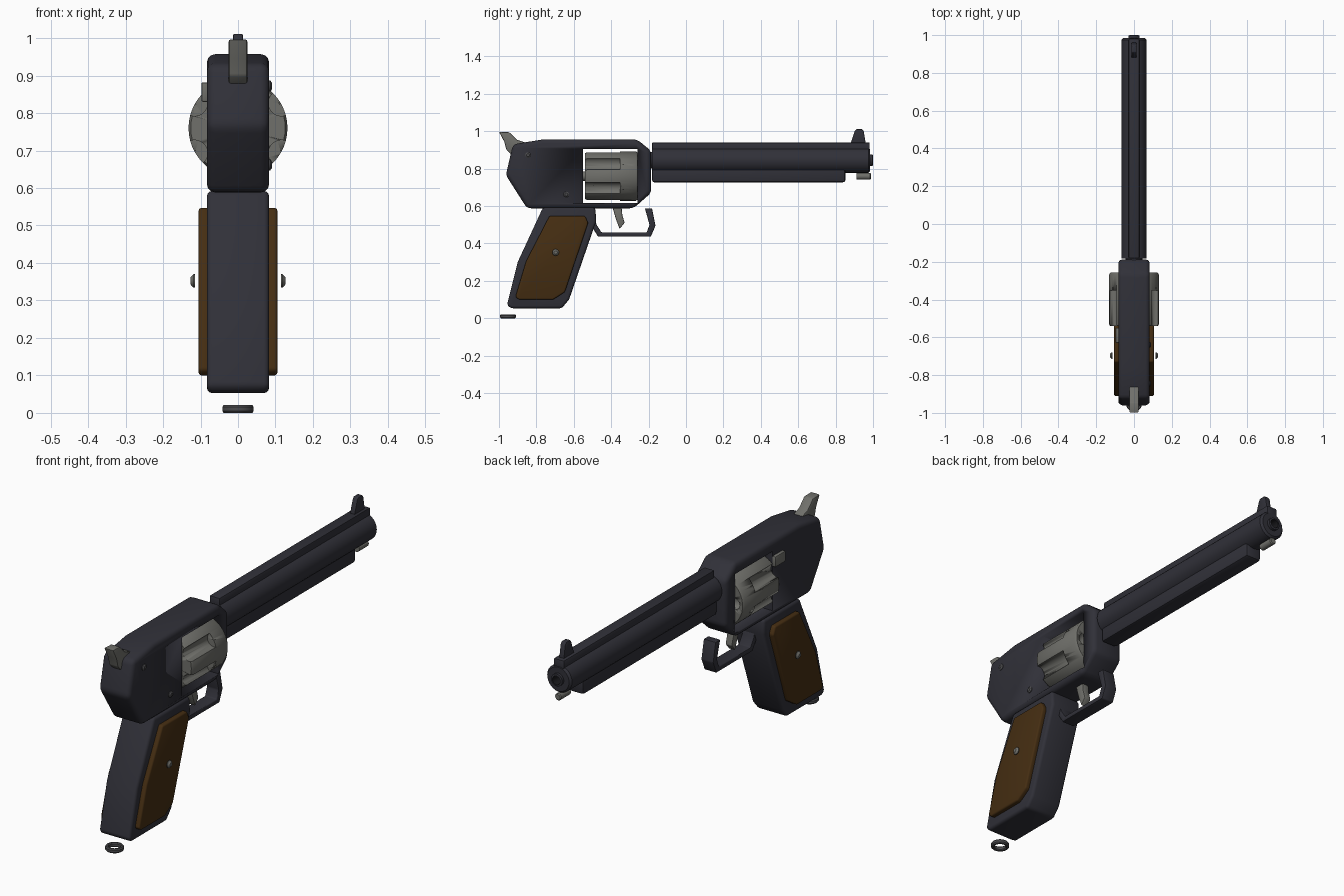
import bpy, bmesh, math
from mathutils import Matrix, Vector

cube = bpy.data.objects.get("Cube")
if cube:
    bpy.data.objects.remove(cube, do_unlink=True)


def material(name, rgb):
    m = bpy.data.materials.new(name)
    m.use_nodes = True
    m.diffuse_color = (*rgb, 1)
    bsdf = m.node_tree.nodes["Principled BSDF"]
    bsdf.inputs["Base Color"].default_value = (*rgb, 1)
    bsdf.inputs["Roughness"].default_value = 0.5
    return m


BLUED = material("blued steel", (0.03, 0.03, 0.04))
STEEL = material("bare steel", (0.16, 0.16, 0.145))
WOOD = material("walnut", (0.06, 0.027, 0.006))
DARK = material("dark bore", (0.01, 0.01, 0.012))
RING = material("dark steel", (0.07, 0.07, 0.075))


def activate(ob):
    bpy.ops.object.select_all(action="DESELECT")
    ob.select_set(True)
    bpy.context.view_layer.objects.active = ob


def apply_modifiers(ob):
    activate(ob)
    for mod in list(ob.modifiers):
        bpy.ops.object.modifier_apply(modifier=mod.name)


def finish(name, bm, mat, bevel=0, segments=3):
    bmesh.ops.recalc_face_normals(bm, faces=bm.faces)
    me = bpy.data.meshes.new(name)
    bm.to_mesh(me)
    bm.free()
    ob = bpy.data.objects.new(name, me)
    bpy.context.collection.objects.link(ob)
    me.materials.append(mat)
    if bevel:
        mod = ob.modifiers.new("Bevel", "BEVEL")
        mod.width, mod.segments = bevel, segments
        mod.limit_method, mod.angle_limit = "ANGLE", math.radians(30)
        apply_modifiers(ob)
    activate(ob)
    bpy.ops.object.shade_smooth_by_angle(angle=math.radians(35))
    return ob


def prism(name, outline, x0, x1, mat, bevel=0, segments=3):
    """Side outline of (y, z) points extruded across x."""
    bm = bmesh.new()
    face = bm.faces.new([bm.verts.new((x0, y, z)) for y, z in outline])
    out = bmesh.ops.extrude_face_region(bm, geom=[face])
    verts = [v for v in out["geom"] if isinstance(v, bmesh.types.BMVert)]
    bmesh.ops.translate(bm, vec=(x1 - x0, 0, 0), verts=verts)
    return finish(name, bm, mat, bevel, segments)


def box(name, x0, x1, y0, y1, z0, z1, mat, bevel=0):
    return prism(name, [(y0, z0), (y1, z0), (y1, z1), (y0, z1)], x0, x1, mat, bevel, 2)


def lathe(name, profile, centre, axis, mat, sides=32, closed=False):
    """(radius, height) profile turned about an axis through centre."""
    bm = bmesh.new()
    verts = [bm.verts.new((r, 0, h)) for r, h in profile]
    pairs = list(zip(verts, verts[1:])) + ([(verts[-1], verts[0])] if closed else [])
    edges = [bm.edges.new(p) for p in pairs]
    bmesh.ops.spin(bm, geom=verts + edges, cent=(0, 0, 0), axis=(0, 0, 1),
                   angle=math.tau, steps=sides)
    bmesh.ops.remove_doubles(bm, verts=bm.verts, dist=0.0001)
    turn = Vector((0, 0, 1)).rotation_difference(Vector(axis)).to_matrix().to_4x4()
    bm.transform(Matrix.Translation(centre) @ turn)
    return finish(name, bm, mat)


def cut(ob, cutter):
    mod = ob.modifiers.new("Cut", "BOOLEAN")
    mod.operation, mod.object, mod.solver = "DIFFERENCE", cutter, "EXACT"
    apply_modifiers(ob)
    bpy.data.objects.remove(cutter, do_unlink=True)


Y = (0, 1, 0)

# Frame with an open window through it
frame = prism("frame", [(-0.76, 0.957), (-0.262, 0.957), (-0.187, 0.895), (-0.187, 0.67),
                        (-0.28, 0.588), (-0.85, 0.588), (-0.963, 0.765), (-0.925, 0.93)],
              -0.083, 0.083, BLUED, 0.022)
cut(frame, box("window_cutter", -0.2, 0.2, -0.55, -0.26, 0.615, 0.905, BLUED))

# Fluted cylinder with six chambers
AXIS_Z = 0.76
drum = lathe("cylinder", [(0, -0.54), (0.126, -0.54), (0.132, -0.53), (0.132, -0.268),
                          (0.125, -0.258), (0, -0.258)], (0, 0, AXIS_Z), Y, STEEL, 48)
for i in range(6):
    a = math.radians(30 + 60 * i)
    at = (0.134 * math.cos(a), 0, AXIS_Z + 0.134 * math.sin(a))
    cut(drum, lathe("flute_cutter", [(0, -0.57), (0.035, -0.57), (0.035, -0.352), (0, -0.352)],
                    at, Y, STEEL, 20))
    b = math.radians(60 * i)
    at = (0.082 * math.cos(b), 0, AXIS_Z + 0.082 * math.sin(b))
    cut(drum, lathe("chamber_cutter", [(0, -0.33), (0.028, -0.33), (0.028, -0.2), (0, -0.2)],
                    at, Y, DARK, 16))
lathe("cylinder_pin", [(0, -0.56), (0.025, -0.56), (0.025, -0.25), (0, -0.25)],
      (0, 0, AXIS_Z), Y, STEEL, 20)

# Barrel with crowned muzzle and bore
BARREL_Z = 0.845
barrel = lathe("barrel", [(0, -0.2), (0.045, -0.2), (0.045, -0.182), (0.067, -0.182),
                          (0.067, 0.975), (0.058, 0.985), (0.03, 0.985), (0.03, 0.998),
                          (0.021, 1.0), (0.021, 0.85), (0, 0.85)],
               (0, 0, BARREL_Z), Y, BLUED)
barrel.data.materials.append(DARK)
for p in barrel.data.polygons:
    c = p.center
    if c.y > 0.5 and math.hypot(c.x, c.z - BARREL_Z) < 0.0215 and c.y < 0.99:
        p.material_index = 1
box("top_rib", -0.028, 0.028, -0.182, 0.982, 0.89, 0.94, BLUED, 0.006)
box("under_lug", -0.042, 0.042, -0.182, 0.852, 0.727, 0.82, BLUED, 0.012)
prism("front_sight", [(0.878, 0.93), (0.962, 0.93), (0.95, 1.0), (0.942, 1.011),
                      (0.91, 1.011), (0.902, 1.0)], -0.013, 0.013, BLUED, 0.003, 2)
lathe("ejector_rod", [(0, 0.912), (0.017, 0.912), (0.017, 0.985), (0.013, 0.99), (0, 0.99)],
      (0, 0, 0.759), Y, STEEL, 20)

# Hammer and trigger
prism("hammer", [(-1.0, 0.997), (-0.945, 0.995), (-0.905, 0.955), (-0.86, 0.94), (-0.86, 0.89),
                 (-0.925, 0.868), (-0.96, 0.9), (-0.972, 0.945)], -0.025, 0.025, STEEL, 0.006, 2)
prism("trigger", [(-0.395, 0.6), (-0.345, 0.6), (-0.34, 0.55), (-0.328, 0.51),
                  (-0.355, 0.478), (-0.375, 0.53)], -0.018, 0.018, STEEL, 0.005, 2)

# Trigger guard
prism("trigger_guard", [(-0.52, 0.54), (-0.5, 0.485), (-0.47, 0.436), (-0.188, 0.436),
                        (-0.163, 0.495), (-0.182, 0.588), (-0.22, 0.588), (-0.195, 0.5),
                        (-0.21, 0.459), (-0.452, 0.459), (-0.478, 0.5), (-0.49, 0.55)],
      -0.033, 0.033, BLUED, 0.005, 2)

# Grip body
prism("grip", [(-0.765, 0.592), (-0.9, 0.3), (-0.957, 0.07), (-0.935, 0.053), (-0.665, 0.053),
               (-0.625, 0.1), (-0.48, 0.52), (-0.485, 0.592)], -0.083, 0.083, BLUED, 0.022)

# Grip panels and their screws
panel = [(-0.73, 0.547), (-0.855, 0.305), (-0.912, 0.115), (-0.895, 0.1), (-0.71, 0.1),
         (-0.648, 0.14), (-0.523, 0.51), (-0.54, 0.547)]
for side, s in (("left", 1), ("right", -1)):
    prism(side + "_grip_panel", panel, s * 0.075, s * 0.105, WOOD, 0.008)
    lathe(side + "_grip_screw", [(0, 0), (0.018, 0), (0.018, 0.004), (0.009, 0.012), (0, 0.012)],
          (s * 0.115, -0.697, 0.352), (s, 0, 0), STEEL, 16)

# Frame screws on one side, release latch on the other
for name, y, z in (("rear_frame_screw", -0.845, 0.872), ("lower_frame_screw", -0.64, 0.662)):
    lathe(name, [(0, 0), (0.015, 0), (0.015, 0.01), (0.008, 0.015), (0, 0.015)],
          (0.076, y, z), (1, 0, 0), RING, 16)
box("release_latch", -0.098, -0.075, -0.63, -0.55, 0.83, 0.882, STEEL, 0.005)

# Lanyard ring below the butt
lathe("lanyard_ring", [(0.026, 0.004), (0.03, 0), (0.038, 0), (0.042, 0.005), (0.042, 0.016),
                       (0.038, 0.021), (0.03, 0.021), (0.026, 0.017)],
      (0, -0.952, 0), (0, 0, 1), RING, 24, closed=True)
